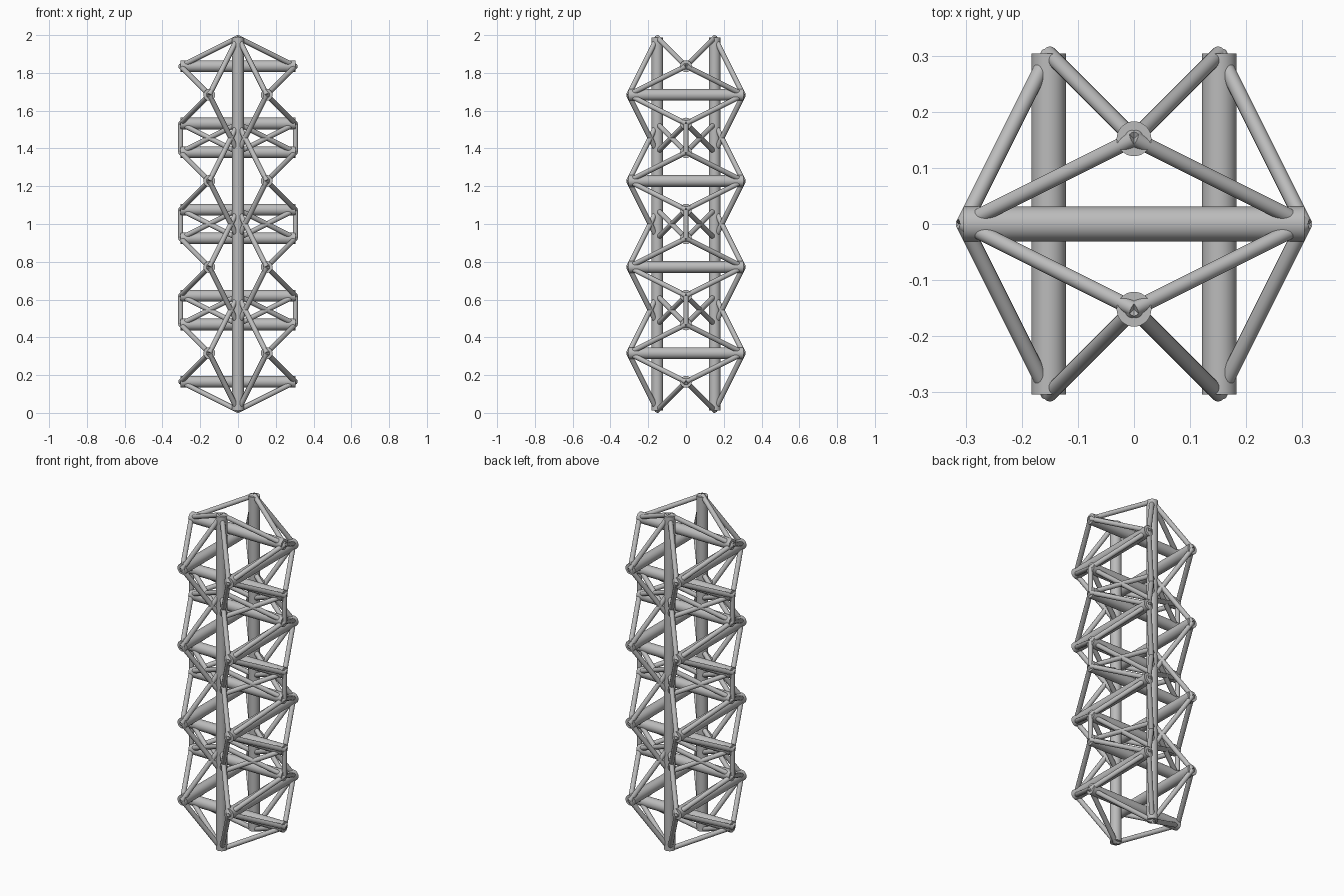
import bpy
import bmesh
from mathutils import Vector

cube = bpy.data.objects.get("Cube")
if cube:
    bpy.data.objects.remove(cube, do_unlink=True)

MODULES = 4
REACH = 0.3038          # half length of a strut
HALF = REACH / 2        # offset of a strut from the module centre
STEP = REACH * 1.5      # spacing of stacked modules
STRUT_R, CABLE_R = 0.031, 0.0137
SIGNS = (-1, 1)

grey = bpy.data.materials.new("Grey metal")
grey.use_nodes = True
colour = (0.5, 0.5, 0.5, 1)
grey.diffuse_color = colour
grey.node_tree.nodes["Principled BSDF"].inputs["Base Color"].default_value = colour


def add_rods(name, pairs, radius, sides):
    """One object holding a capped round rod between each pair of points."""
    bm = bmesh.new()
    for a, b in pairs:
        axis = b - a
        rod = bmesh.ops.create_cone(bm, cap_ends=True, segments=sides,
                                    radius1=radius, radius2=radius, depth=axis.length)
        matrix = axis.to_track_quat('Z', 'Y').to_matrix().to_4x4()
        matrix.translation = (a + b) / 2
        bmesh.ops.transform(bm, matrix=matrix, verts=rod["verts"])
    mesh = bpy.data.meshes.new(name)
    bm.to_mesh(mesh)
    bm.free()
    mesh.materials.append(grey)
    obj = bpy.data.objects.new(name, mesh)
    bpy.context.collection.objects.link(obj)
    bpy.ops.object.select_all(action='DESELECT')
    obj.select_set(True)
    bpy.context.view_layer.objects.active = obj
    bpy.ops.object.shade_smooth_by_angle()


def strut_end(kind, along, side):
    """End of a strut lying along axis kind, offset along the previous axis."""
    point = Vector()
    point[kind] = along * REACH
    point[(kind + 2) % 3] = side * HALF
    return point


for i in range(MODULES):
    centre = Vector((0, 0, 1 + (i - (MODULES - 1) / 2) * STEP))

    # Three pairs of parallel struts
    for kind, label in enumerate(("cross", "depth", "upright")):
        pairs = [(centre + strut_end(kind, -1, s), centre + strut_end(kind, 1, s))
                 for s in SIGNS]
        add_rods(f"{label}_struts_{i + 1}", pairs, STRUT_R, 32)

    # Cables joining each strut end to the nearest ends of the next strut pair
    cables = []
    for kind in range(3):
        for along in SIGNS:
            for side in SIGNS:
                for other in SIGNS:
                    cables.append((centre + strut_end(kind, along, side),
                                   centre + strut_end((kind + 1) % 3, other, along)))
    add_rods(f"cable_net_{i + 1}", cables, CABLE_R, 20)

    # Short vertical ties to the module above
    if i < MODULES - 1:
        ties = [(centre + strut_end(0, s, 1),
                 centre + Vector((0, 0, STEP)) + strut_end(0, s, -1)) for s in SIGNS]
        add_rods(f"module_ties_{i + 1}", ties, CABLE_R, 20)
